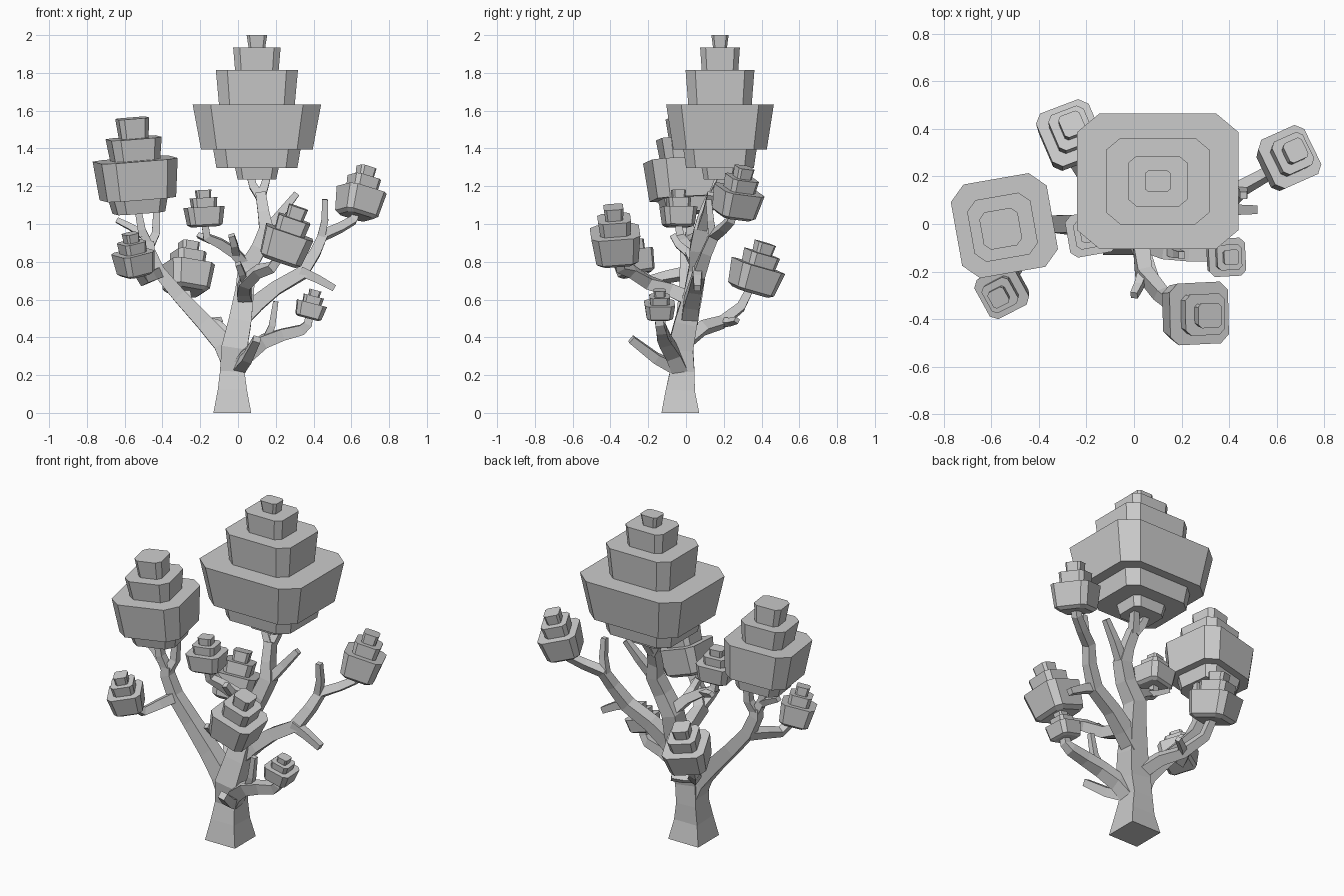
import bpy
import bmesh
from math import radians, cos, sin
from mathutils import Vector, Quaternion

default_cube = bpy.data.objects.get("Cube")
if default_cube:
    bpy.data.objects.remove(default_cube, do_unlink=True)

UP = Vector((0, 0, 1))

# Single flat colour
grey = bpy.data.materials.new("plain_grey")
grey.use_nodes = True
colour = (0.6, 0.6, 0.6, 1)
grey.diffuse_color = colour
grey.node_tree.nodes["Principled BSDF"].inputs["Base Color"].default_value = colour


def loft(name, rings):
    """Skin a list of equal-length point rings and cap both ends."""
    bm = bmesh.new()
    loops = [[bm.verts.new(p) for p in ring] for ring in rings]
    count = len(loops[0])
    for low, high in zip(loops, loops[1:]):
        for i in range(count):
            j = (i + 1) % count
            bm.faces.new((low[i], low[j], high[j], high[i]))
    bm.faces.new(loops[0][::-1])
    bm.faces.new(loops[-1])
    bmesh.ops.recalc_face_normals(bm, faces=bm.faces)
    mesh = bpy.data.meshes.new(name)
    bm.to_mesh(mesh)
    bm.free()
    mesh.materials.append(grey)
    obj = bpy.data.objects.new(name, mesh)
    bpy.context.collection.objects.link(obj)
    return obj


def branch(name, points, start, end, widths=None):
    """Square-section limb along a path, tapering between two half widths."""
    points = [Vector(p) for p in points]
    last = len(points) - 1
    rings = []
    for i, p in enumerate(points):
        tangent = points[min(i + 1, last)] - points[max(i - 1, 0)]
        turn = UP.rotation_difference(tangent.normalized())
        half = widths[i] if widths else start + (end - start) * i / last
        rings.append([p + turn @ Vector((half * sx, half * sy, 0))
                      for sx, sy in ((-1, -1), (1, -1), (1, 1), (-1, 1))])
    return loft(name, rings)


def octagon(hx, hy, cut):
    """Rectangle with its corners cut off."""
    kx, ky = hx * (1 - cut), hy * (1 - cut)
    return [(-kx, -hy), (kx, -hy), (hx, -ky), (hx, ky),
            (kx, hy), (-kx, hy), (-hx, ky), (-hx, -ky)]


def foliage(name, base, top, hx, hy, spin, profile, cut=0.28):
    """Stepped crown whose tiers flare upward, leaning from base to top."""
    base, axis = Vector(base), Vector(top) - Vector(base)
    turn = UP.rotation_difference(axis.normalized()) @ Quaternion(UP, radians(spin))
    rings = [[base + axis * h + turn @ Vector((x, y, 0))
              for x, y in octagon(hx * r, hy * r, cut)] for r, h in profile]
    return loft(name, rings)


# Tier profiles: (relative width, relative height)
LARGE = [(.3, 0), (.34, .08), (.63, .08), (.68, .21), (.87, .21), (1, .52),
         (.59, .52), (.64, .76), (.34, .76), (.37, .915), (.13, .915), (.16, 1)]
MEDIUM = [(.62, 0), (.7, .15), (.9, .15), (1, .56), (.59, .56), (.66, .79),
          (.35, .79), (.4, 1)]
SMALL = [(.68, 0), (.86, .06), (1, .54), (.62, .54), (.67, .79), (.36, .79), (.4, 1)]

# Crowns
foliage("main_crown", (.1, .18, 1.235), (.1, .18, 2), .34, .285, 0, LARGE)
foliage("left_crown", (-.525, .01, 1.06), (-.56, -.02, 1.56), .205, .2, 10, MEDIUM, .32)
foliage("far_right_crown", (.625, .25, 1.04), (.68, .31, 1.3), .11, .115, 25, SMALL)
foliage("back_crown", (-.275, .34, .64), (-.26, .42, .9), .12, .125, 22, SMALL)
foliage("front_left_crown", (-.54, -.26, .73), (-.57, -.31, .95), .095, .095, 28, SMALL)
foliage("inner_crown", (-.175, -.04, .985), (-.185, -.04, 1.18), .1, .09, 10, SMALL)
foliage("front_crown", (.22, -.365, .8), (.32, -.385, 1.09), .13, .13, 2, SMALL)
foliage("low_right_crown", (.37, -.14, .5), (.41, -.14, .65), .08, .08, 3, SMALL)

# Trunk, from the flared foot up to the fork under the main crown
branch("trunk",
       [(-.03, -.03, 0), (-.03, -.03, .12), (-.03, -.02, .22), (-.02, -.03, .34),
        (.01, 0, .48), (.035, .04, .64), (.045, .06, .76), (.11, .06, .87),
        (.15, .08, .97), (.135, .1, 1.06), (.12, .14, 1.16)], 0, 0,
       [.1, .077, .065, .068, .06, .05, .046, .04, .038, .03, .027])
branch("trunk_fork_left", [(.12, .14, 1.14), (.08, .16, 1.2), (.06, .18, 1.27)], .024, .018)
branch("trunk_fork_right", [(.12, .14, 1.14), (.14, .17, 1.2), (.16, .2, 1.27)], .024, .018)
branch("trunk_stub", [(.15, .08, .96), (.23, .11, 1.06), (.31, .13, 1.16)], .027, .016)

# Left limb
branch("left_limb",
       [(-.03, -.02, .26), (-.08, -.02, .37), (-.18, -.01, .48), (-.31, 0, .62),
        (-.42, 0, .75), (-.47, 0, .86), (-.47, 0, .91)], .06, .028,
       [.055, .052, .043, .037, .033, .03, .026])
branch("left_fork_right", [(-.47, 0, .88), (-.435, .02, .95), (-.43, .03, 1.08)], .024, .018)
branch("left_fork_left", [(-.47, 0, .88), (-.51, -.01, .97), (-.53, -.01, 1.08)], .024, .018)
branch("left_stub", [(-.5, -.01, .94), (-.56, .01, .98), (-.64, .03, 1.02)], .02, .014)
branch("front_left_branch",
       [(-.42, 0, .74), (-.46, -.1, .72), (-.5, -.19, .7), (-.54, -.26, .76)], .028, .02)

# Back branch
branch("back_branch",
       [(-.04, 0, .38), (-.11, .09, .45), (-.19, .19, .48), (-.26, .29, .56),
        (-.275, .34, .66)], .035, .02)
branch("back_stub", [(-.19, .19, .48), (-.15, .23, .48), (-.09, .27, .49)], .019, .014)

# Right limb
branch("right_limb",
       [(.02, .02, .5), (.1, .03, .58), (.2, .05, .66), (.34, .07, .74),
        (.41, .11, .85), (.45, .15, .94), (.54, .2, .98), (.61, .24, 1.02),
        (.63, .255, 1.07)], 0, 0,
       [.045, .042, .036, .033, .028, .026, .023, .021, .02])
branch("right_stub", [(.33, .06, .75), (.42, .06, .71), (.51, .06, .66)], .026, .018)
branch("right_upper_stub", [(.44, .14, .93), (.46, .13, 1.02), (.46, .12, 1.13)], .021, .015)

# Front branch
branch("front_branch",
       [(.04, .03, .6), (.03, -.08, .65), (.04, -.2, .69), (.11, -.29, .75),
        (.18, -.35, .77), (.23, -.365, .84)], .038, .021)
branch("front_stub", [(.04, -.2, .69), (.02, -.26, .74), (0, -.3, .79)], .02, .015)

# Inner branch
branch("inner_branch",
       [(.05, .06, .77), (-.02, .02, .85), (-.1, -.01, .9), (-.165, -.03, .93),
        (-.175, -.04, 1)], .03, .018)
branch("inner_stub_left", [(-.1, -.01, .9), (-.16, .02, .92), (-.21, .05, .94)], .018, .013)
branch("inner_stub_front", [(-.01, .02, .84), (-.02, -.04, .89), (-.035, -.07, .94)], .021, .016)

# Low right branch
branch("low_right_branch",
       [(-.01, -.03, .22), (.05, -.07, .31), (.14, -.11, .38), (.24, -.125, .415),
        (.34, -.13, .44), (.37, -.14, .47), (.38, -.14, .53)], .042, .019)
branch("low_right_stub", [(.15, -.11, .39), (.18, -.125, .46), (.2, -.13, .59)], .021, .014)
branch("low_front_stub", [(0, -.04, .23), (.05, -.16, .29), (.1, -.29, .39)], .032, .02)
